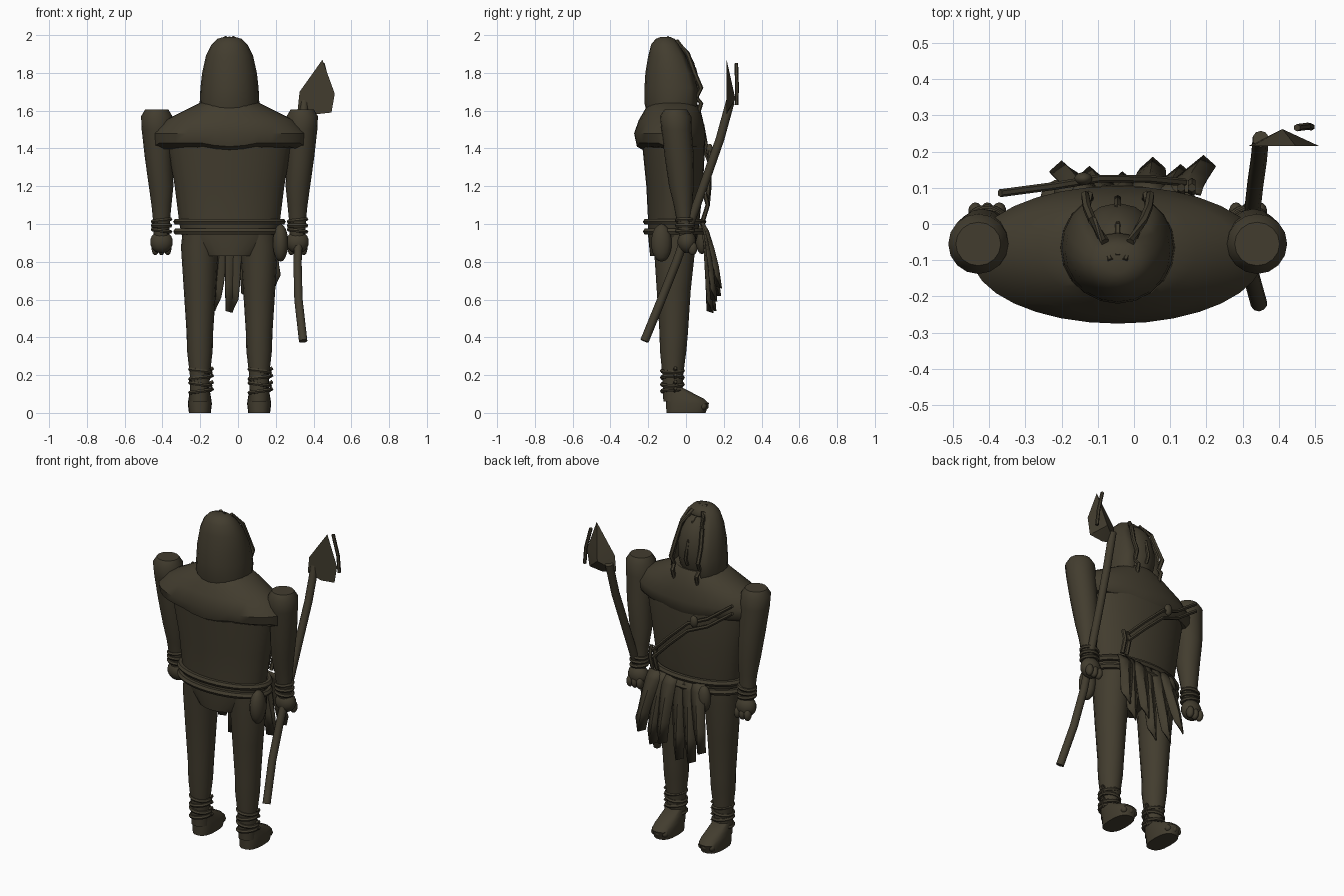
import bpy, bmesh, math
from mathutils import Vector

cube = bpy.data.objects.get("Cube")
if cube:
    bpy.data.objects.remove(cube, do_unlink=True)

MID = -0.045  # body centre line
cloth = bpy.data.materials.new("dark_olive_brown")
cloth.use_nodes = True
color = (0.055, 0.046, 0.028, 1)
cloth.diffuse_color = color
bsdf = next(n for n in cloth.node_tree.nodes if n.type == 'BSDF_PRINCIPLED')
bsdf.inputs["Base Color"].default_value = color
bsdf.inputs["Roughness"].default_value = 0.9


def finish(name, bm, angle=40):
    bmesh.ops.recalc_face_normals(bm, faces=bm.faces)
    mesh = bpy.data.meshes.new(name)
    bm.to_mesh(mesh)
    bm.free()
    mesh.materials.append(cloth)
    ob = bpy.data.objects.new(name, mesh)
    bpy.context.collection.objects.link(ob)
    bpy.ops.object.select_all(action='DESELECT')
    ob.select_set(True)
    bpy.context.view_layer.objects.active = ob
    bpy.ops.object.shade_smooth_by_angle(angle=math.radians(angle))
    return ob


def skin(bm, rings, caps=True, closed=False):
    n = len(rings[0])
    count = len(rings) if closed else len(rings) - 1
    for i in range(count):
        a, b = rings[i], rings[(i + 1) % len(rings)]
        for j in range(n):
            k = (j + 1) % n
            bm.faces.new((a[j], a[k], b[k], b[j]))
    if caps and not closed:
        bm.faces.new(rings[0])
        bm.faces.new(rings[-1])


def loft(name, levels, sides=20, power=2.0, caps=True, drop=None, keep=None):
    """Levels are (z, cx, cy, rx, ry), stacked ovals."""
    bm = bmesh.new()
    rings = []
    for z, cx, cy, rx, ry in levels:
        ring = []
        for j in range(sides):
            t = 2 * math.pi * j / sides
            c, s = math.cos(t), math.sin(t)
            x = math.copysign(abs(c) ** (2 / power), c)
            y = math.copysign(abs(s) ** (2 / power), s)
            dz = drop(t, z) if drop else 0
            ring.append(bm.verts.new((cx + rx * x, cy + ry * y, z + dz)))
        rings.append(ring)
    skin(bm, rings, caps)
    if keep:
        gone = [f for f in bm.faces if not keep(f.calc_center_median())]
        bmesh.ops.delete(bm, geom=gone, context='FACES')
    return finish(name, bm)


def tube(name, points, radius, sides=8, closed=False):
    bm = bmesh.new()
    pts = [Vector(p) for p in points]
    rings, n = [], len(pts)
    for i, p in enumerate(pts):
        if closed:
            d = pts[(i + 1) % n] - pts[i - 1]
        else:
            d = pts[min(i + 1, n - 1)] - pts[max(i - 1, 0)]
        d.normalize()
        ref = Vector((0, 0, 1)) if abs(d.z) < 0.8 else Vector((1, 0, 0))
        u = d.cross(ref).normalized()
        v = d.cross(u)
        rings.append([bm.verts.new(p + radius * (u * math.cos(a) + v * math.sin(a)))
                      for a in (2 * math.pi * j / sides for j in range(sides))])
    skin(bm, rings, closed=closed)
    return finish(name, bm)


def hoop(name, z, cx, cy, rx, ry, radius, tilt=0.0, n=24):
    angles = [2 * math.pi * i / n for i in range(n)]
    return tube(name, [(cx + rx * math.cos(a), cy + ry * math.sin(a), z + tilt * math.cos(a))
                       for a in angles], radius, 6, True)


def ball(name, center, size):
    bm = bmesh.new()
    bmesh.ops.create_uvsphere(bm, u_segments=14, v_segments=9, radius=1)
    bmesh.ops.scale(bm, vec=size, verts=bm.verts)
    bmesh.ops.translate(bm, vec=center, verts=bm.verts)
    return finish(name, bm)


def thicken(ob, amount):
    mod = ob.modifiers.new("thickness", 'SOLIDIFY')
    mod.thickness = amount
    mod.offset = -1


# Torso and shoulder mantle
loft("torso", [(0.83, MID, -0.08, 0.14, 0.11), (0.93, MID, -0.07, 0.25, 0.13),
               (1.0, MID, -0.065, 0.265, 0.135), (1.2, MID, -0.06, 0.29, 0.15),
               (1.4, MID, -0.065, 0.325, 0.165), (1.52, MID, -0.07, 0.33, 0.165),
               (1.63, MID, -0.07, 0.17, 0.12)], 28)


def ragged(t, z):
    return -0.02 * max(0, math.cos(4 * t)) if z < 1.48 else 0


mantle = loft("mantle", [(1.41, MID, -0.07, 0.37, 0.155), (1.43, MID, -0.08, 0.40, 0.18),
                         (1.48, MID, -0.085, 0.405, 0.19), (1.55, MID, -0.08, 0.34, 0.17),
                         (1.61, MID, -0.07, 0.22, 0.145), (1.65, MID, -0.07, 0.14, 0.12)],
              32, drop=ragged)

# Hood, open toward the face
hood = loft("hood", [(1.56, MID, -0.075, 0.145, 0.125), (1.64, MID, -0.065, 0.158, 0.155),
                     (1.72, MID, -0.065, 0.154, 0.155), (1.8, MID, -0.075, 0.145, 0.14),
                     (1.89, MID, -0.09, 0.125, 0.11), (1.95, MID, -0.105, 0.095, 0.08),
                     (1.98, MID, -0.11, 0.065, 0.05), (1.99, MID, -0.11, 0.03, 0.025)], 20,
            keep=lambda c: not (c.y > -0.03 and abs(c.x - MID) < 0.09 and c.z < 1.93))
thicken(hood, 0.012)
ball("face", (MID, -0.055, 1.75), (0.115, 0.115, 0.2))
tube("nose_ridge", [(MID, -0.09, 1.985), (MID, -0.005, 1.92), (MID, 0.045, 1.82),
                    (MID, 0.07, 1.72), (MID, 0.05, 1.68)], 0.01, 6)
for s, side in ((1, "left"), (-1, "right")):
    tube("hood_rim_" + side, [(MID + s * x, y, z) for x, y, z in (
        (0.035, -0.05, 1.97), (0.07, 0.01, 1.9), (0.085, 0.045, 1.8), (0.09, 0.08, 1.72),
        (0.085, 0.055, 1.67), (0.08, 0.08, 1.64), (0.075, 0.055, 1.56))], 0.012, 6)
    tube("hood_peak_" + side, [(MID + s * 0.035, -0.06, 1.96),
                               (MID + s * 0.02, -0.1, 1.99)], 0.008, 6)

# Limbs, mirrored across the body
for s, side in ((1, "left"), (-1, "right")):
    arm = MID + s * 0.36
    loft("arm_" + side, [(0.93, arm, 0, 0.04, 0.035), (1.02, arm, -0.01, 0.045, 0.04),
                         (1.1, arm, -0.015, 0.053, 0.05), (1.2, arm + s * 0.002, -0.025, 0.065, 0.065),
                         (1.35, arm + s * 0.015, -0.035, 0.073, 0.077),
                         (1.5, arm + s * 0.022, -0.05, 0.083, 0.08),
                         (1.57, arm + s * 0.025, -0.055, 0.083, 0.083),
                         (1.605, arm + s * 0.025, -0.055, 0.062, 0.06)], 16)
    for i in range(3):
        hoop("wrist_band_%s_%d" % (side, i), 0.965 + 0.027 * i, arm, -0.005,
             0.046, 0.044, 0.011, 0.006 * (i - 1), 14)
    ball("hand_" + side, (arm, 0.005, 0.905), (0.062, 0.05, 0.06))
    for i in range(3):
        ball("finger_%s_%d" % (side, i), (arm + (i - 1) * 0.033, 0.035, 0.87), (0.02, 0.025, 0.035))

    leg = MID + s * 0.157
    loft("leg_" + side, [(0.06, leg, -0.07, 0.05, 0.05), (0.2, leg, -0.07, 0.053, 0.055),
                         (0.33, leg, -0.068, 0.068, 0.07), (0.42, leg, -0.065, 0.07, 0.075),
                         (0.65, leg, -0.065, 0.085, 0.09), (0.88, leg, -0.06, 0.1, 0.11),
                         (0.97, leg - s * 0.01, -0.06, 0.1, 0.115)], 16)
    for i in range(4):
        hoop("ankle_band_%s_%d" % (side, i), 0.115 + 0.036 * i, leg + 0.003, -0.072,
             0.054, 0.055, 0.011, 0.008 * (-1) ** i, 16)
        tube("ankle_knot_%s_%d" % (side, i), [(leg + 0.045, -0.06, 0.115 + 0.036 * i),
                                             (leg + 0.07, -0.055, 0.13 + 0.036 * i)], 0.01, 5)
    loft("foot_" + side, [(0, leg, 0.0, 0.058, 0.105), (0.05, leg, 0.008, 0.064, 0.115),
                          (0.075, leg, -0.005, 0.06, 0.102), (0.105, leg, -0.035, 0.055, 0.072),
                          (0.135, leg, -0.065, 0.048, 0.045)], 18, 2.6)
    for i in range(3):
        ball("toe_%s_%d" % (side, i), (leg + (i - 1) * 0.035, 0.1 - 0.01 * abs(i - 1), 0.035),
             (0.018, 0.02, 0.02))

# Belts and pouches
for i, z in enumerate((1.012, 0.96)):
    hoop("belt_%d" % i, z, MID, -0.06, 0.28, 0.15, 0.018, 0, 32)
for name, x, y, z in (("hip_pouch", 0.225, -0.13, 0.9), ("front_pouch", -0.18, 0.085, 0.92)):
    ball(name, (x, y, z), (0.042, 0.055, 0.1) if x > 0 else (0.042, 0.035, 0.08))

# Chest strap with knot and buckle
for i, dz in enumerate((0, -0.045)):
    tube("chest_strap_%d" % i, [(-0.37, 0.085, 1.53 + dz), (-0.22, 0.105, 1.42 + dz),
                                (-0.1, 0.125, 1.37 + dz), (0.03, 0.125, 1.25 + dz),
                                (0.14, 0.115, 1.14 + dz)], 0.011, 6)
ball("strap_knot", (-0.14, 0.125, 1.39), (0.025, 0.018, 0.035))
for x in (0.13, 0.16):
    tube("strap_buckle", [(x, 0.1, 1.16), (x, 0.115, 1.1), (x, 0.09, 1.02)], 0.012, 6)


# Ragged loincloth strips
def strip(name, x, width, bottom, depth, flare):
    bm = bmesh.new()
    rows = []
    for t in (0, 0.15, 0.45, 0.75, 1):
        row = []
        for c in (-1, 0, 1):
            tip = (-0.04 if c == 0 else 0.03 * c) if t == 1 else 0
            row.append(bm.verts.new((x + flare * t + c * width * (1 - 0.25 * t * t),
                                     0.085 + depth * t ** 0.6 + (0.022 if c == 0 else 0) * (0.4 + t),
                                     1.01 + (bottom - 1.01) * t + tip)))
        rows.append(row)
    for a, b in zip(rows, rows[1:]):
        for j in (0, 1):
            bm.faces.new((a[j], a[j + 1], b[j + 1], b[j]))
    thicken(finish(name, bm, 30), 0.008)


for i, (x, bottom, depth) in enumerate(((-0.14, 0.66, 0.06), (-0.085, 0.58, 0.045), (-0.02, 0.57, 0.03),
                                        (0.04, 0.66, 0.07), (0.095, 0.63, 0.05), (0.14, 0.7, 0.075))):
    strip("loincloth_strip_%d" % i, x, 0.046, bottom, depth, (x - 0.01) * 0.4)

# Axe carried in one hand
tube("axe_handle", [(0.345, -0.22, 0.38), (0.32, -0.13, 0.6), (0.315, -0.05, 0.8), (0.325, 0.02, 1.0),
                    (0.335, 0.11, 1.25), (0.345, 0.18, 1.45), (0.35, 0.235, 1.65)], 0.023, 10)
bm = bmesh.new()
edge = [(0.447, 1.87), (0.326, 1.70), (0.316, 1.605), (0.405, 1.58), (0.495, 1.59), (0.512, 1.69)]
back = [bm.verts.new((x, 0.215, z)) for x, z in edge]
ridge = bm.verts.new((0.41, 0.262, 1.66))
bm.faces.new(back)
for i, v in enumerate(back):
    bm.faces.new((v, back[(i + 1) % len(back)], ridge))
finish("axe_blade", bm, 20)
tube("axe_blade_bar", [(0.49, 0.268, 1.63), (0.48, 0.27, 1.73), (0.45, 0.266, 1.85)], 0.01, 6)
